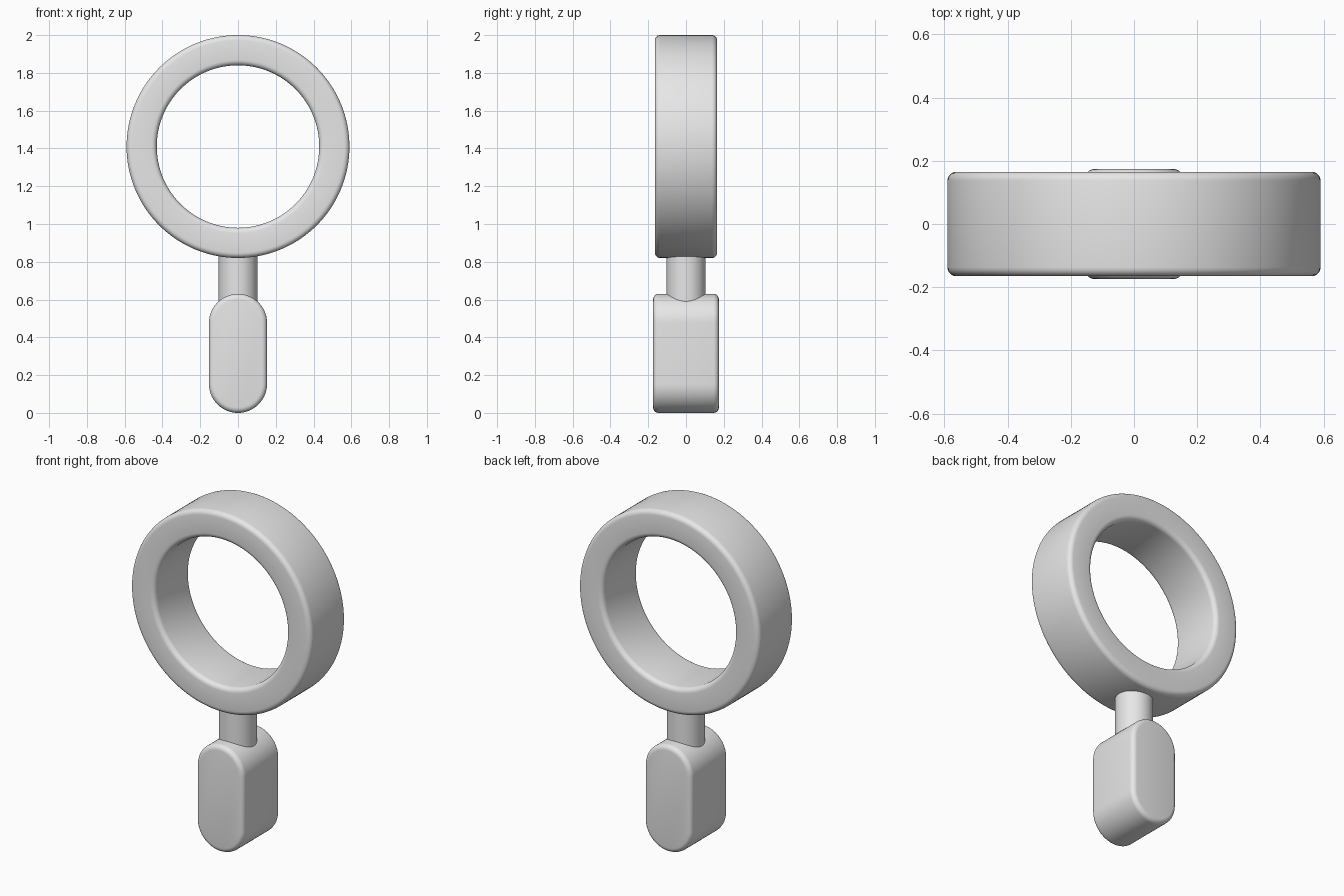
import bpy
import bmesh
from math import pi, sin, cos

cube = bpy.data.objects.get("Cube")
if cube:
    bpy.data.objects.remove(cube, do_unlink=True)

# One plain grey for every part
grey = bpy.data.materials.new("light grey")
grey.use_nodes = True
colour = (0.8, 0.8, 0.8, 1)
grey.diffuse_color = colour
grey.node_tree.nodes["Principled BSDF"].inputs["Base Color"].default_value = colour


def finish(name, bm, bevel=0):
    """Turn a bmesh into a smooth object with optional rounded rims."""
    bmesh.ops.recalc_face_normals(bm, faces=bm.faces)
    mesh = bpy.data.meshes.new(name)
    bm.to_mesh(mesh)
    bm.free()
    mesh.materials.append(grey)
    obj = bpy.data.objects.new(name, mesh)
    bpy.context.collection.objects.link(obj)
    bpy.ops.object.select_all(action="DESELECT")
    obj.select_set(True)
    bpy.context.view_layer.objects.active = obj
    if bevel:
        mod = obj.modifiers.new("rounded_rim", "BEVEL")
        mod.width = bevel
        mod.segments = 5
        mod.limit_method = "ANGLE"
        mod.angle_limit = pi / 4
        bpy.ops.object.modifier_apply(modifier=mod.name)
    bpy.ops.object.shade_smooth_by_angle(angle=pi / 6)
    return obj


# Ring: a rectangle spun about the y axis, with rounded rims
bm = bmesh.new()
section = [bm.verts.new((r, y, 1.41))
           for r, y in ((0.43, -0.165), (0.59, -0.165), (0.59, 0.165), (0.43, 0.165))]
edges = [bm.edges.new((section[i], section[(i + 1) % 4])) for i in range(4)]
bmesh.ops.spin(bm, geom=section + edges, cent=(0, 0, 1.41), axis=(0, 1, 0),
               angle=2 * pi, steps=128, use_merge=True)
bmesh.ops.remove_doubles(bm, verts=bm.verts, dist=0.0001)
finish("ring", bm, 0.028)

# Grip: a stadium outline extruded front to back
radius, depth, height = 0.154, 0.174, 0.63
steps = 32
outline = []
for centre, start in ((height - radius, 0), (radius, pi)):
    for i in range(steps + 1):
        a = start + pi * i / steps
        outline.append((radius * cos(a), centre + radius * sin(a)))
bm = bmesh.new()
face = bm.faces.new([bm.verts.new((x, -depth, z)) for x, z in outline])
extruded = bmesh.ops.extrude_face_region(bm, geom=[face], use_keep_orig=True)
bmesh.ops.translate(bm, vec=(0, 2 * depth, 0),
                    verts=[g for g in extruded["geom"] if isinstance(g, bmesh.types.BMVert)])
finish("grip", bm, 0.028)

# Stem: a round post running from inside the grip into the ring
bm = bmesh.new()
bmesh.ops.create_cone(bm, cap_ends=True, segments=64, radius1=0.103,
                      radius2=0.103, depth=0.45)
bmesh.ops.translate(bm, vec=(0, 0, 0.675), verts=bm.verts)
finish("stem", bm)
